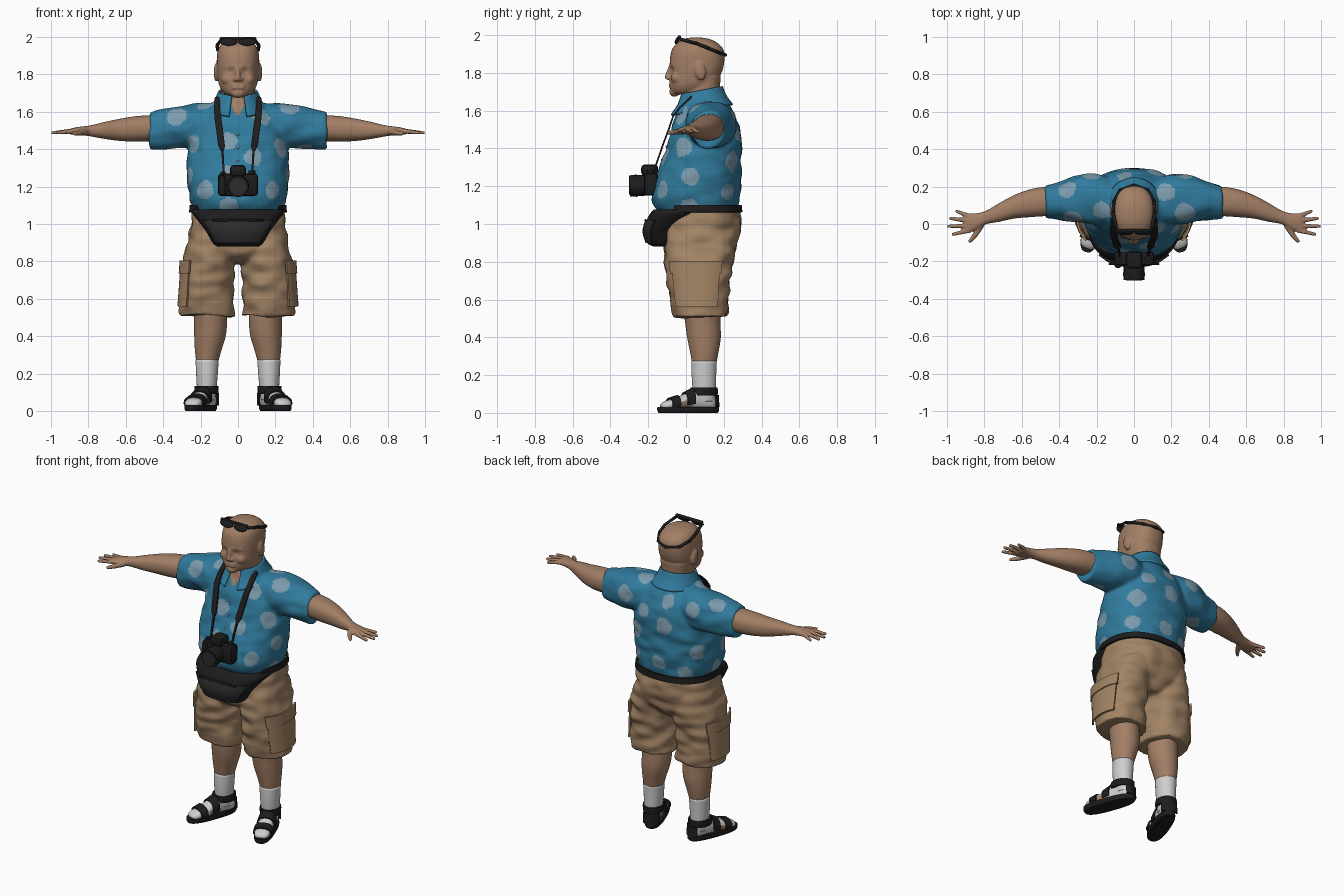
import bpy, bmesh, math, random
from math import pi, cos, sin
from mathutils import Vector, Matrix, noise

random.seed(4)
if "Cube" in bpy.data.objects:
    bpy.data.objects.remove(bpy.data.objects["Cube"])


def material(name, *rgb):
    m = bpy.data.materials.new(name)
    m.use_nodes = True
    m.diffuse_color = (*rgb, 1)
    m.node_tree.nodes["Principled BSDF"].inputs["Base Color"].default_value = (*rgb, 1)
    return m


SKIN = material("skin", .36, .21, .13)
BLUE = material("shirt_blue", .03, .2, .34)
SPOT = material("shirt_spot", .2, .33, .42)
KHAKI = material("khaki", .36, .23, .13)
BLACK = material("black", .012, .012, .013)
GREY = material("charcoal", .025, .025, .027)
WHITE = material("sock_white", .62, .62, .62)


def spline(a, b, c, d, t):
    return [.5 * (2*q + (r-p)*t + (2*p-5*q+4*r-s)*t*t + (3*q-p-3*r+s)*t**3)
            for p, q, r, s in zip(a, b, c, d)]


def loft(bm, axis, secs, arc=(0, 2*pi), off=0, p=2.3, sides=40, sub=4):
    """Smooth skin over (t, u, v, ru, rv) ellipses along an axis."""
    rows = []
    for i in range(len(secs) - 1):
        quad = [secs[max(0, min(len(secs)-1, i+k))] for k in (-1, 0, 1, 2)]
        rows += [spline(*quad, k/sub) for k in range(sub)]
    rows.append(secs[-1])
    full = arc[1] - arc[0] > 6.2
    n = sides if full else sides + 1
    rings = []
    for t, u, v, ru, rv in rows:
        ring = []
        for k in range(n):
            a = arc[0] + (arc[1]-arc[0]) * k / sides
            c, s = cos(a), sin(a)
            x = u + (ru+off) * math.copysign(abs(c)**(2/p), c)
            y = v + (rv+off) * math.copysign(abs(s)**(2/p), s)
            co = {"x": (t, x, y), "y": (x, t, y), "z": (x, y, t)}[axis]
            ring.append(bm.verts.new(co))
        rings.append(ring)
    for r, q in zip(rings, rings[1:]):
        for k in range(sides):
            j = (k+1) % n
            bm.faces.new((r[k], r[j], q[j], q[k]))
    if full:
        bm.faces.new(rings[0])
        bm.faces.new(rings[-1])


def upright(*secs):
    """(z, x, front, back, half width) to loft sections."""
    return [(z, x, (f+b)/2, w, (b-f)/2) for z, x, f, b, w in secs]


def ball(bm, co, r, scale=(1, 1, 1), rot=0):
    m = Matrix.Translation(co) @ Matrix.Rotation(rot, 4, "X") @ Matrix.Diagonal((*scale, 1))
    bmesh.ops.create_uvsphere(bm, u_segments=20, v_segments=12, radius=r, matrix=m)


def limb(bm, a, b, r1, r2, caps=True):
    a, b = Vector(a), Vector(b)
    m = Matrix.Translation((a+b)/2) @ (b-a).to_track_quat("Z", "Y").to_matrix().to_4x4()
    bmesh.ops.create_cone(bm, cap_ends=True, segments=24, radius1=r1, radius2=r2,
                          depth=(b-a).length, matrix=m)
    if caps:
        ball(bm, a, r1)
        ball(bm, b, r2)


def box(bm, co, size, bevel=.01):
    m = Matrix.Translation(co) @ Matrix.Diagonal((*size, 1))
    vs = bmesh.ops.create_cube(bm, size=1, matrix=m)["verts"]
    es = list({e for v in vs for e in v.link_edges})
    bmesh.ops.bevel(bm, geom=es, offset=bevel, segments=2, affect="EDGES", profile=.5)


def mirror(bm):
    geo = bmesh.ops.duplicate(bm, geom=bm.verts[:] + bm.edges[:] + bm.faces[:])["geom"]
    for v in geo:
        if isinstance(v, bmesh.types.BMVert):
            v.co.x *= -1


def finish(name, bm, mats, voxel=0, relax=3, thick=0, wrinkle=0, angle=None):
    bmesh.ops.recalc_face_normals(bm, faces=bm.faces)
    me = bpy.data.meshes.new(name)
    bm.to_mesh(me)
    bm.free()
    ob = bpy.data.objects.new(name, me)
    bpy.context.collection.objects.link(ob)
    if thick:
        ob.modifiers.new("thickness", "SOLIDIFY").thickness = thick
        ob.modifiers[-1].offset = 0
    if voxel:
        r = ob.modifiers.new("fuse", "REMESH")
        r.mode, r.voxel_size = "VOXEL", voxel
        s = ob.modifiers.new("relax", "SMOOTH")
        s.factor, s.iterations = .5, relax
    me = bpy.data.meshes.new_from_object(ob.evaluated_get(bpy.context.evaluated_depsgraph_get()))
    ob.modifiers.clear()
    ob.data = me
    me.name = name
    me.materials.clear()
    for m in mats:
        me.materials.append(m)
    if wrinkle:
        moves = [v.normal * wrinkle * noise.noise(Vector((v.co.x*9, v.co.y*9, v.co.z*17)))
                 for v in me.vertices]
        for v, d in zip(me.vertices, moves):
            v.co += d
    me.shade_smooth()
    if angle:
        bpy.context.view_layer.objects.active = ob
        ob.select_set(True)
        bpy.ops.object.shade_smooth_by_angle(angle=angle)
        ob.select_set(False)
    return ob


# Head, face and neck
bm = bmesh.new()
ball(bm, (.116, .075, 1.81), .05, (.28, .6, 1), .2)
limb(bm, (.02, -.078, 1.842), (.065, -.06, 1.842), .011, .01)
limb(bm, (.012, -.094, 1.772), (.016, -.09, 1.772), .011, .01)
ball(bm, (.055, -.045, 1.775), .035)
mirror(bm)
limb(bm, (0, -.083, 1.835), (0, -.1, 1.778), .009, .014)
for z in (1.728, 1.741):
    limb(bm, (-.026, -.082, z), (.026, -.082, z), .008, .008)
ball(bm, (0, -.062, 1.7), .027, (1.4, 1, 1))
loft(bm, "z", upright((1.685, 0, -.06, .05, .045), (1.7, 0, -.078, .1, .075), (1.74, 0, -.085, .15, .1),
                      (1.8, 0, -.084, .188, .111), (1.86, 0, -.086, .203, .114),
                      (1.92, 0, -.076, .2, .11), (1.96, 0, -.045, .165, .09),
                      (1.982, 0, 0, .115, .052), (1.988, 0, .04, .06, .01)))
loft(bm, "z", upright((1.55, 0, -.03, .19, .1), (1.64, 0, -.02, .185, .095),
                      (1.7, 0, -.01, .178, .092), (1.78, 0, .02, .185, .095)))
head = finish("head", bm, [SKIN], voxel=.006, relax=4)
for v in head.data.vertices:
    d = (Vector((abs(v.co.x), v.co.y, v.co.z)) - Vector((.042, -.085, 1.815))).length
    v.co.y += .012 * math.exp(-(d/.018)**2)

# Sunglasses pushed up on the head
bm = bmesh.new()
ball(bm, (.05, -.045, 1.974), .045, (1.05, .25, .52), -.5)
band = [(.092, -.035, 1.98), (.112, .06, 1.955), (.108, .12, 1.93), (.075, .18, 1.905), (0, .208, 1.895)]
for a, b in zip(band, band[1:]):
    limb(bm, a, b, .009, .009)
mirror(bm)
limb(bm, (-.09, -.035, 1.99), (.09, -.035, 1.99), .009, .009)
finish("sunglasses", bm, [BLACK])

# Shirt with sleeves
bm = bmesh.new()
loft(bm, "x", [(.1, .11, 1.53, .12, .12), (.2, .13, 1.525, .135, .12), (.3, .135, 1.52, .125, .115),
               (.4, .125, 1.508, .1, .108), (.475, .118, 1.498, .085, .098)])
mirror(bm)
loft(bm, "z", upright((1.07, 0, -.15, .265, .238), (1.12, 0, -.178, .285, .255), (1.2, 0, -.172, .29, .268),
                      (1.3, 0, -.14, .293, .272), (1.4, 0, -.105, .296, .266), (1.5, 0, -.075, .285, .245),
                      (1.57, 0, -.055, .262, .205), (1.62, 0, -.035, .235, .16), (1.67, 0, -.015, .2, .115),
                      (1.7, 0, 0, .185, .09)))
shirt = finish("shirt", bm, [BLUE, SPOT, SKIN], voxel=.0085, relax=6, wrinkle=.01)
polys = list(shirt.data.polygons)
spots = []
for f in random.sample(polys, 1500):
    if all((f.center - c).length > .155 for c, r in spots):
        spots.append((f.center.copy(), random.uniform(.042, .056)))
for f in polys:
    c = f.center
    wobble = 1 + .25 * noise.noise(c * 22)
    if c.y < .03 and abs(c.x) < (c.z - 1.575) * .65:
        f.material_index = 2
    elif any((c - s).length < r * wobble for s, r in spots):
        f.material_index = 1

# Collar, open at the front
bm = bmesh.new()
loft(bm, "z", [(0, 0, .09, .145, .155), (.05, 0, .09, .122, .118), (.1, 0, .09, .1, .1)],
     arc=(-pi/2 + .33, 1.5*pi - .33), p=2, sides=48)
for v in bm.verts:
    front = max(0, min(1, (.2 - v.co.y) / .26))
    v.co.z += 1.63 - .055 * front
    v.co.y -= .02 * front
finish("collar", bm, [BLUE], thick=.012)

# Button placket
bm = bmesh.new()
for z in (1.34, 1.41, 1.48, 1.55):
    y = -.135 + (z - 1.32) * .345
    ball(bm, (0, y, z), .007, (1, .5, 1))
finish("shirt_buttons", bm, [SPOT])

# Arms and hands
bm = bmesh.new()
loft(bm, "x", [(.36, .13, 1.51, .07, .075), (.46, .122, 1.512, .078, .07), (.55, .112, 1.508, .075, .068),
               (.64, .092, 1.503, .063, .058), (.72, .062, 1.5, .05, .044), (.79, .035, 1.498, .036, .029),
               (.84, .015, 1.498, .043, .023), (.89, .003, 1.495, .052, .017), (.905, .003, 1.494, .04, .01)])
for base, tip in [((.88, .042), (.948, .068)), ((.89, .018), (.982, .03)),
                  ((.89, -.01), (.991, -.012)), ((.88, -.035), (.968, -.055))]:
    limb(bm, (*base, 1.497), (*tip, 1.488), .013, .009)
limb(bm, (.82, -.01, 1.492), (.85, -.06, 1.487), .018, .014)
limb(bm, (.85, -.06, 1.487), (.877, -.092, 1.483), .014, .01)
mirror(bm)
finish("arms", bm, [SKIN], voxel=.006, relax=2)

# Shorts with two legs
leg = upright((.51, .163, -.065, .22, .147), (.6, .167, -.085, .225, .142), (.75, .16, -.105, .24, .138),
              (.88, .145, -.11, .262, .13), (1.0, .13, -.1, .26, .1))
bm = bmesh.new()
loft(bm, "z", leg)
mirror(bm)
loft(bm, "z", upright((.79, 0, -.04, .19, .12), (.83, 0, -.1, .24, .22), (.9, 0, -.122, .275, .268),
                      (1.0, 0, -.13, .292, .258), (1.09, 0, -.13, .278, .238)))
finish("shorts", bm, [KHAKI], voxel=.01, relax=4, wrinkle=.016)


# Cargo pockets and flaps, following the leg
def leg_patch(name, z0, z1, arc, off):
    bm = bmesh.new()
    lo, hi = leg[1], leg[2]
    ends = [[a + (b-a) * (z-lo[0]) / (hi[0]-lo[0]) for a, b in zip(lo, hi)] for z in (z0, z1)]
    loft(bm, "z", ends, arc=arc, off=off)
    mirror(bm)
    finish(name, bm, [KHAKI], thick=.012, angle=.7)


leg_patch("cargo_pockets", .56, .74, (-.85, .6), .006)
leg_patch("pocket_flaps", .735, .805, (-.9, .65), .012)

# Lower legs and socks
bm = bmesh.new()
loft(bm, "z", upright((.25, .165, .035, .158, .056), (.32, .16, .022, .172, .07), (.4, .15, .006, .184, .084),
                      (.48, .147, -.005, .182, .088), (.6, .155, -.02, .18, .09)), p=2)
mirror(bm)
finish("lower_legs", bm, [SKIN])
bm = bmesh.new()
loft(bm, "z", upright((.06, .167, .04, .155, .045), (.12, .167, .035, .158, .052),
                      (.2, .166, .03, .16, .058), (.275, .165, .03, .163, .062)), p=2)
mirror(bm)
finish("socks", bm, [WHITE])


# Feet and sandals, turned slightly outward
def foot_part(name, mats, parts, **kw):
    bm = bmesh.new()
    for axis, secs, opts in parts:
        loft(bm, axis, secs, **opts)
    bm.transform(Matrix.Translation((.17, .09, 0)) @ Matrix.Rotation(.36, 4, "Z"))
    mirror(bm)
    return finish(name, bm, mats, **kw)


foot = [(-.235, .0, .035, .022, .012), (-.215, .0, .04, .042, .022), (-.16, 0, .048, .05, .03),
        (-.09, 0, .062, .046, .045), (-.03, 0, .075, .044, .06), (.04, 0, .06, .043, .045),
        (.072, 0, .05, .02, .025)]
feet = foot_part("feet", [WHITE, SKIN], [("y", foot, {})])
for f in feet.data.polygons:
    if -.04 < f.center.y < .03 and f.center.z < .062:
        f.material_index = 1
foot_part("sandal_soles", [BLACK], [("z", upright((0, 0, -.248, .08, .05), (.012, 0, -.255, .087, .056),
                                                  (.032, 0, -.255, .087, .056)), {"p": 2.6})], angle=.7)
over = {"arc": (-.3, pi + .3), "off": .005}
foot_part("sandal_straps", [BLACK], [
    ("y", [(-.19, 0, .044, .047, .027), (-.145, 0, .05, .05, .034)], over),
    ("y", [(-.105, 0, .058, .047, .042), (-.06, 0, .069, .046, .054)], over),
    ("z", upright((.095, 0, -.062, .072, .054), (.13, 0, -.06, .072, .056)), {"off": .003, "p": 2}),
    ("z", upright((.03, 0, -.02, .08, .05), (.095, 0, -.02, .076, .05)),
     {"arc": (.5, pi - .5), "off": .003})], thick=.01, angle=.7)

# Waist belt and pouch
bm = bmesh.new()
loft(bm, "z", upright((1.062, 0, -.14, .287, .25), (1.1, 0, -.14, .283, .247)), off=.006, arc=(-.6, pi + .6))
finish("waist_belt", bm, [BLACK], thick=.012, angle=.7)
pouch = upright((.88, 0, -.17, -.05, .11), (.9, 0, -.205, -.03, .135), (.96, 0, -.222, 0, .17),
                (1.02, 0, -.208, .07, .215), (1.055, 0, -.19, .15, .243), (1.078, 0, -.17, .22, .247))
bm = bmesh.new()
loft(bm, "z", pouch, p=2.6)
finish("waist_pouch", bm, [BLACK], angle=.9)
bm = bmesh.new()
loft(bm, "z", pouch[1:4], arc=(1.5*pi - .95, 1.5*pi + .95), off=.004, p=2.6)
finish("pouch_front_pocket", bm, [GREY], thick=.009, angle=.7)
bm = bmesh.new()
limb(bm, (-.13, -.214, 1.02), (.13, -.214, 1.02), .006, .006)
finish("pouch_zip", bm, [BLACK])

# Camera hanging on the chest
bm = bmesh.new()
box(bm, (0, -.185, 1.21), (.215, .075, .12), .018)
box(bm, (0, -.192, 1.285), (.085, .09, .06), .018)
box(bm, (-.085, -.205, 1.205), (.04, .06, .11), .015)
limb(bm, (.075, -.185, 1.265), (.075, -.185, 1.285), .018, .018, False)
limb(bm, (-.08, -.19, 1.265), (-.08, -.19, 1.28), .014, .014, False)
finish("camera_body", bm, [BLACK], angle=.6)
bm = bmesh.new()
limb(bm, (0, -.21, 1.205), (0, -.262, 1.203), .055, .055, False)
limb(bm, (0, -.26, 1.203), (0, -.298, 1.201), .059, .056, False)
finish("camera_lens", bm, [BLACK], angle=.6)
bm = bmesh.new()
limb(bm, (0, -.29, 1.201), (0, -.301, 1.201), .044, .044, False)
finish("lens_glass", bm, [GREY], angle=.6)

# Neck strap: thin cords below, wide pads above
bm = bmesh.new()
rows = []
for x, y, z, w in [(.075, -.175, 1.25, .005), (.078, -.16, 1.31, .005), (.083, -.132, 1.39, .006),
                   (.088, -.122, 1.42, .018), (.098, -.092, 1.5, .018), (.108, -.068, 1.57, .018),
                   (.112, -.03, 1.62, .016), (.11, .03, 1.675, .014)]:
    rows.append([bm.verts.new((x + k*w, y, z)) for k in (-1, 1)])
for a, b in zip(rows, rows[1:]):
    bm.faces.new((a[0], a[1], b[1], b[0]))
mirror(bm)
finish("camera_strap", bm, [BLACK], thick=.009, angle=.7)
